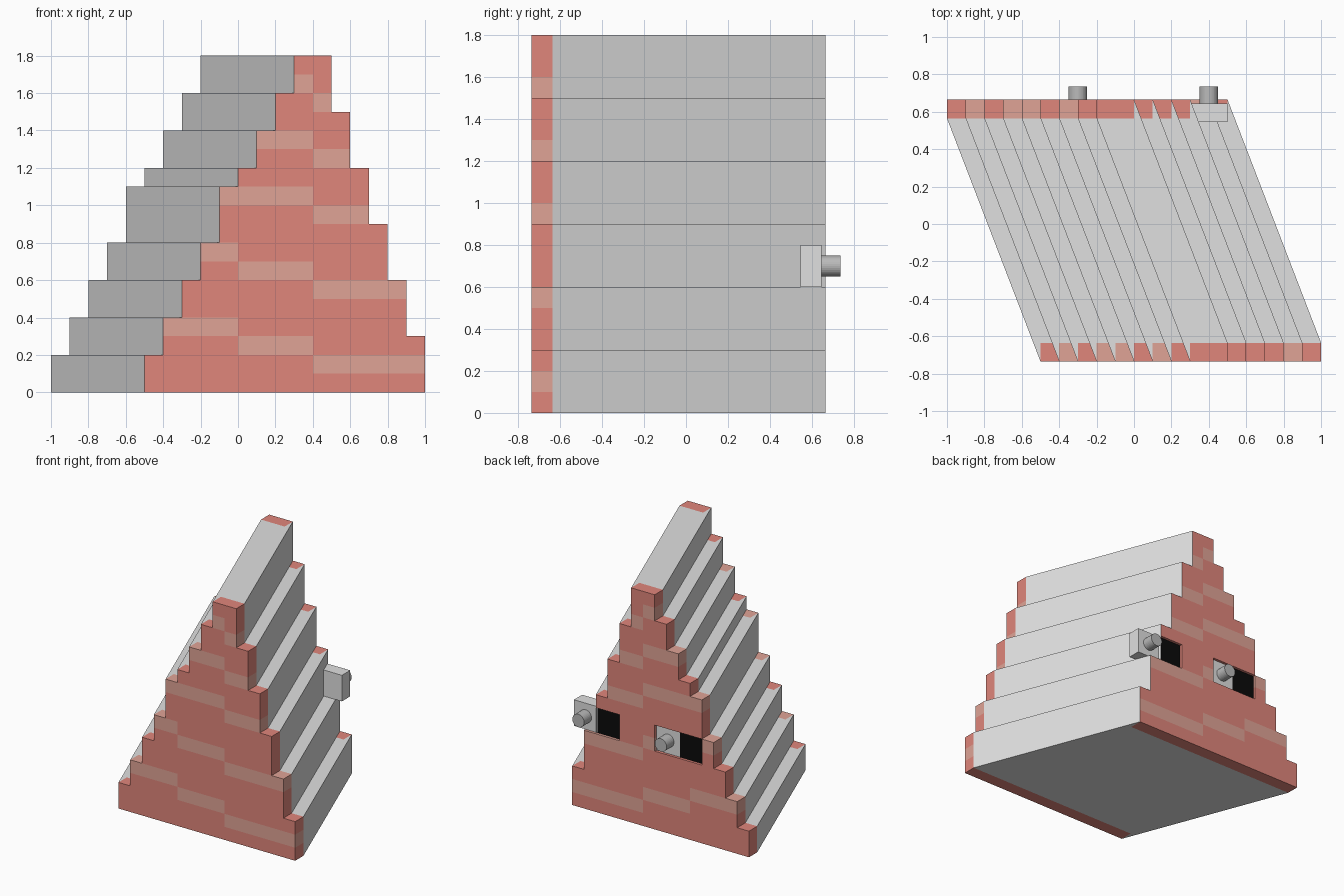
import bpy, bmesh, math

if "Cube" in bpy.data.objects:
    bpy.data.objects.remove(bpy.data.objects["Cube"])

U = 0.1                                      # brick module
FRONT, BACK, T = -0.735, 0.565, 0.1          # wall front planes and wall thickness
LEFT_TOPS = [2, 4, 6, 8, 11, 12, 14, 16, 18]  # step heights on the left, in modules
RIGHT_TOPS = [3, 6, 9, 12, 15, 18]


def material(name, rgb):
    m = bpy.data.materials.new(name)
    m.diffuse_color = (*rgb, 1)
    m.use_nodes = True
    m.node_tree.nodes["Principled BSDF"].inputs["Base Color"].default_value = m.diffuse_color
    return m


RED = material("brick red", (0.745, 0.238, 0.198))
PALE = material("pale brick", (0.745, 0.37, 0.305))
GREY = material("light grey", (0.745, 0.745, 0.745))
KNOB = material("mid grey", (0.49, 0.49, 0.49))
BLACK = material("black", (0.003, 0.003, 0.003))


def finish(bm, name, mats):
    me = bpy.data.meshes.new(name)
    bm.to_mesh(me)
    bm.free()
    for m in mats:
        me.materials.append(m)
    ob = bpy.data.objects.new(name, me)
    bpy.context.collection.objects.link(ob)
    return ob


def box(name, x0, x1, y0, y1, z0, z1, mat):
    bm = bmesh.new()
    bmesh.ops.create_cube(bm, size=1)
    for v in bm.verts:
        v.co = ((x0 + x1) / 2 + v.co.x * (x1 - x0),
                (y0 + y1) / 2 + v.co.y * (y1 - y0),
                (z0 + z1) / 2 + v.co.z * (z1 - z0))
    return finish(bm, name, [mat])


def is_pale(i, k):
    if i >= 9:
        return k in (1, 5, 9, 12, 15)
    if i >= 5:
        return k in (2, 6, 10, 13, 16)
    return i >= 1 and k in (3, 7, 10)


# Stepped brick wall made of module cells, with optional openings
def gable_wall(name, x0, y0, openings=()):
    cells = set()
    for k in range(18):
        left = sum(t <= k for t in LEFT_TOPS)
        for i in range(left, 15 - k // 3):
            if not (k in (6, 7) and any(a <= i < b for a, b in openings)):
                cells.add((i, k))
    bm = bmesh.new()
    y1 = y0 + T

    def quad(pts, mat):
        f = bm.faces.new([bm.verts.new((x0 + x * U, y, z * U)) for x, y, z in pts])
        f.material_index = mat

    for i, k in sorted(cells):
        m = int(is_pale(i, k))
        c = [(i, k), (i + 1, k), (i + 1, k + 1), (i, k + 1)]
        quad([(x, y0, z) for x, z in c], m)
        quad([(x, y1, z) for x, z in reversed(c)], m)
        for n, (di, dk) in enumerate([(0, -1), (1, 0), (0, 1), (-1, 0)]):
            if (i + di, k + dk) not in cells:
                (ax, az), (bx, bz) = c[n], c[(n + 1) % 4]
                quad([(bx, y0, bz), (ax, y0, az), (ax, y1, az), (bx, y1, bz)], m)
    bmesh.ops.remove_doubles(bm, verts=bm.verts, dist=1e-4)
    bmesh.ops.dissolve_limit(bm, angle_limit=0.01, verts=bm.verts, edges=bm.edges,
                             delimit={'MATERIAL'})
    bmesh.ops.triangulate(bm, faces=bm.faces)
    return finish(bm, name, [RED, PALE])


gable_wall("front_wall", -0.5, FRONT)
gable_wall("back_wall", -1.0, BACK, openings=[(4, 8), (11, 15)])

# Slanting stepped roof: risers and treads running between the two walls
bm = bmesh.new()


def face(*pts):
    bm.faces.new([bm.verts.new(p) for p in pts])


FI = FRONT + T
BO = BACK + T
z0 = 0
for n, top in enumerate(LEFT_TOPS):
    x, z1 = -0.5 + n * U, top * U
    face((x, FRONT, z0), (x, FRONT, z1), (x - 0.5, BACK, z1), (x - 0.5, BACK, z0))
    xn = x + U
    face((x, FRONT, z1), (x, FI, z1), (xn, FI, z1), (xn - 0.5, BACK, z1), (x - 0.5, BACK, z1))
    z0 = z1
z0 = 0
for n, top in enumerate(RIGHT_TOPS):
    x, z1 = 1.0 - n * U, top * U
    face((x, FI, z0), (x - 0.5, BO, z0), (x - 0.5, BO, z1), (x, FI, z1))
    xn = x - U
    face((x, FI, z1), (x - 0.5, BO, z1), (x - 0.5, BACK, z1), (xn - 0.5, BACK, z1), (xn, FI, z1))
    z0 = z1
face((-0.5, FRONT, 0), (-1, BACK, 0), (0.5, BACK, 0), (0.5, BO, 0), (1, FI, 0), (-0.5, FI, 0))
bmesh.ops.triangulate(bm, faces=bm.faces)
finish(bm, "stepped_roof", [GREY])

# Two sliding hatches in the back wall, each with a dark half and a round handle
for n, x in enumerate((0.5, -0.2)):
    y0, y1 = BACK - 0.02, BO - 0.02
    box(f"hatch_panel_{n}", x - 0.2, x, y0, y1, 0.6, 0.8, GREY)
    box(f"hatch_dark_{n}", x - 0.4, x - 0.2, y0, y1, 0.6, 0.8, BLACK)
    bpy.ops.mesh.primitive_cylinder_add(vertices=32, radius=0.05, depth=0.09,
                                        location=(x - 0.1, y1 + 0.045, 0.7),
                                        rotation=(math.pi / 2, 0, 0))
    ob = bpy.context.object
    ob.name = f"hatch_handle_{n}"
    ob.data.materials.append(KNOB)
